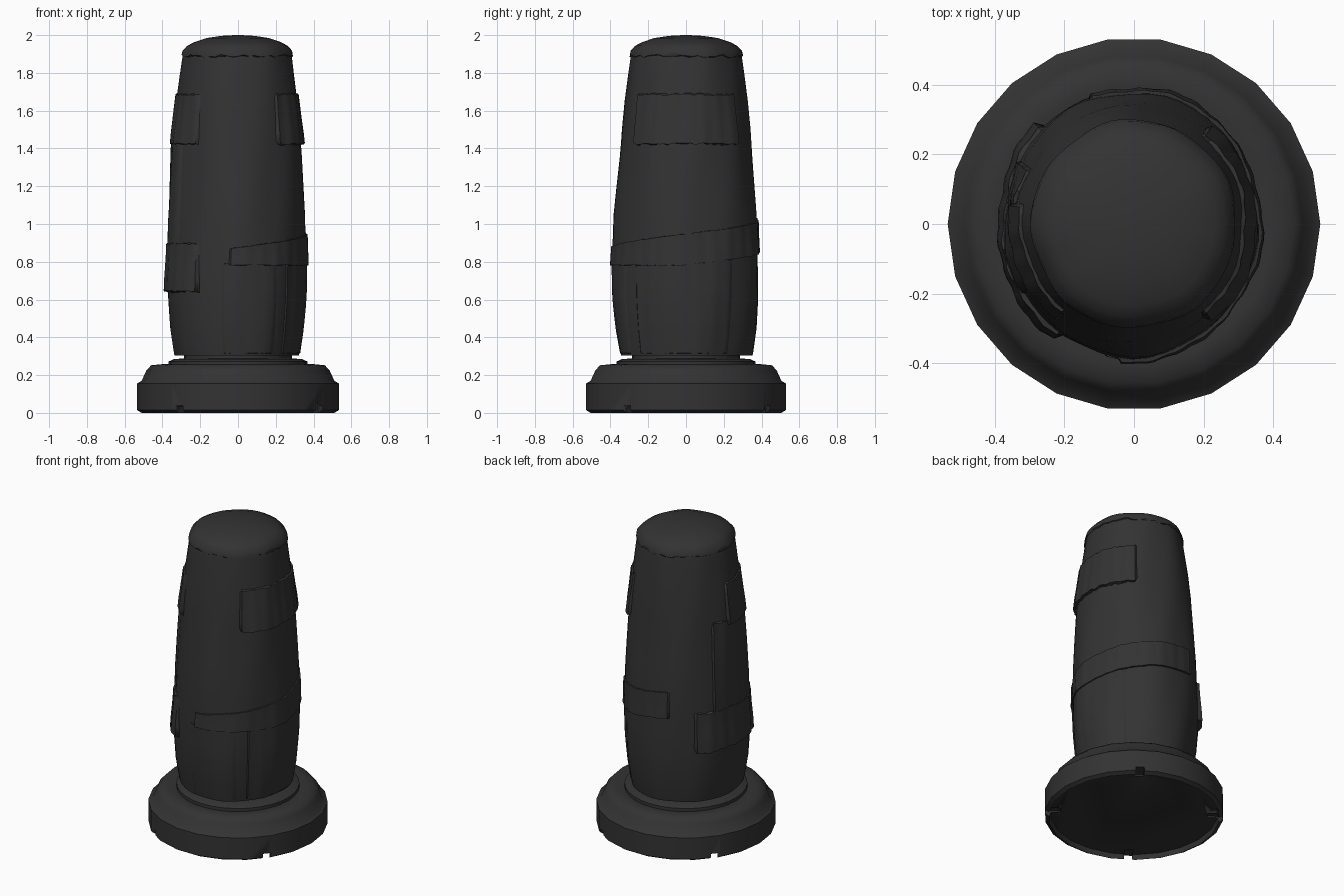
import bpy, bmesh, math, random
from math import sin, cos, radians, pi

if "Cube" in bpy.data.objects:
    bpy.data.objects.remove(bpy.data.objects["Cube"])
random.seed(4)

dark = bpy.data.materials.new("charcoal")
dark.diffuse_color = (0.033, 0.033, 0.033, 1)
dark.use_nodes = True
dark.node_tree.nodes["Principled BSDF"].inputs["Base Color"].default_value = dark.diffuse_color


def make(name, verts, faces, angle=35):
    me = bpy.data.meshes.new(name)
    me.from_pydata(verts, [], faces)
    bm = bmesh.new()
    bm.from_mesh(me)
    bmesh.ops.recalc_face_normals(bm, faces=bm.faces)
    bm.to_mesh(me)
    bm.free()
    me.materials.append(dark)
    ob = bpy.data.objects.new(name, me)
    bpy.context.collection.objects.link(ob)
    bpy.ops.object.select_all(action='DESELECT')
    ob.select_set(True)
    bpy.context.view_layer.objects.active = ob
    bpy.ops.object.shade_smooth_by_angle(angle=radians(angle))
    return ob


def lathe(name, profile, n, point, angle=35):
    """Closed solid of revolution; point(r, a, z) allows uneven cloth."""
    verts = [point(r, 2 * pi * i / n, z) for r, z in profile for i in range(n)]
    faces = [(k * n + i, k * n + (i + 1) % n, (k + 1) * n + (i + 1) % n, (k + 1) * n + i)
             for k in range(len(profile) - 1) for i in range(n)]
    faces.append(tuple(range(n)))
    faces.append(tuple(range((len(profile) - 1) * n, len(profile) * n)))
    return make(name, verts, faces, angle)


# Base: round padded foot, with a thin collar and neck
base_profile = [(0.50, 0.03), (0.51, 0.0), (0.535, 0.015), (0.535, 0.155), (0.51, 0.17),
                (0.485, 0.225), (0.46, 0.252), (0.40, 0.258), (0.36, 0.25)]
foot = lathe("base_foot", base_profile, 22,
             lambda r, a, z: (r * cos(a), r * sin(a), z), 50)
lathe("base_collar", [(0.34, 0.22), (0.367, 0.24), (0.367, 0.272), (0.34, 0.285), (0.29, 0.288)],
      32, lambda r, a, z: (r * cos(a), r * sin(a), z))
lathe("neck", [(0.285, 0.27), (0.285, 0.33)], 32,
      lambda r, a, z: (r * cos(a), r * sin(a), z))

# Small notches under the rim of the foot
cv, cf = [], []
for deg in (-36, 54, 144, 234):
    a, o = radians(deg), len(cv)
    for z in (-0.05, 0.04):
        for rr, w in ((0.44, 0.025), (0.60, 0.025), (0.60, -0.025), (0.44, -0.025)):
            cv.append((rr * cos(a) - w * sin(a), rr * sin(a) + w * cos(a), z))
    cf += [tuple(o + i for i in f) for f in ((0, 1, 2, 3), (4, 5, 6, 7), (0, 1, 5, 4),
                                            (1, 2, 6, 5), (2, 3, 7, 6), (3, 0, 4, 7))]
cutter = make("notch_cutter", cv, cf)
cutter.hide_render = True
cutter.hide_viewport = True
mod = foot.modifiers.new("notches", 'BOOLEAN')
mod.operation = 'DIFFERENCE'
mod.object = cutter

# Cloth wrapped column: tapering profile with soft vertical folds
outline = [(0.305, 0.348), (0.33, 0.353), (0.45, 0.372), (0.60, 0.384), (0.75, 0.386),
           (0.90, 0.382), (1.05, 0.378), (1.20, 0.365), (1.35, 0.351), (1.50, 0.340),
           (1.65, 0.325), (1.78, 0.308), (1.87, 0.296), (1.915, 0.288)]


def radius(z):
    for (z0, r0), (z1, r1) in zip(outline, outline[1:]):
        if z <= z1:
            return r0 + (r1 - r0) * (z - z0) / (z1 - z0)
    return outline[-1][1]


def surface(a, z, off=0.0, r=None):
    r = radius(z) if r is None else r
    amount = r / 0.38
    fold = 0.004 * sin(5 * a + 3 * z) + 0.003 * sin(9 * a - 5 * z + 1)
    rr = r + fold * amount + off
    squash = 0.945 if z < 1.1 else 0.945 + 0.04 * min(1, (z - 1.1) / 0.3)
    return (rr * squash * cos(a) - 0.008 * (2 - z) / 1.5, rr * sin(a), z)


steps = [(0.30, 0.303)] + [(r, z) for z, r in outline] + \
    [(0.272, 1.942), (0.235, 1.962), (0.17, 1.984), (0.09, 1.996), (0.02, 2.0)]
lathe("cloth_column", steps, 48, lambda r, a, z: surface(a, z, 0, r), 40)


def wrap(name, a0, a1, low, high, off, rag=0.0, hem=0.0):
    """Cloth piece on the column; low/high give height by fraction along it."""
    na, nz = max(8, int((a1 - a0) / 3.5)), 8
    verts = []
    for j in range(nz + 1):
        v = j / nz
        for i in range(na + 1):
            u = i / na
            z = low(u) + (high(u) - low(u)) * v
            edge = i in (0, na) or j in (0, nz)
            o = off * (1 + 0.25 * sin(i * 1.7)) + hem * (1 - v) ** 2
            a = radians(a0 + (a1 - a0) * u)
            if edge:
                o = -0.012
                z += random.uniform(-rag, rag)
                a += random.uniform(-rag, rag)
            elif j == 1:
                z = low(u) + random.uniform(0, rag)
            elif j == nz - 1:
                z = high(u) - random.uniform(0, rag)
            verts.append(surface(a, z, o))
    w = na + 1
    faces = [(j * w + i, j * w + i + 1, (j + 1) * w + i + 1, (j + 1) * w + i)
             for j in range(nz) for i in range(na)]
    return make(name, verts, faces, 45)


def level(z):
    return lambda u: z


# Stitched patches on both sides
wrap("upper_right_patch", -54, 54, level(1.42), level(1.69), 0.010, 0.010, 0.010)
wrap("upper_left_patch", 168, 234, level(1.42), level(1.69), 0.009, 0.010, 0.008)
wrap("lower_left_patch", 132, 238, level(0.64), level(0.90), 0.012, 0.010, 0.016)
wrap("left_seam_flap", 150, 214, level(0.88), level(1.46), 0.008, 0.010)

# Slanted sash around the right side, and the flat panel hanging below it
wrap("sash", -98, 112, lambda u: 0.78 + 0.16 * max(0, u - 0.45),
     lambda u: 0.87 + 0.17 * u, 0.009, 0.003, 0.004)
wrap("skirt_panel", -46, 42, level(0.315), level(0.81), 0.005, 0.002)
wrap("front_panel", -105, -52, level(0.315), level(0.79), 0.003, 0.002)

# Ragged hem where the top cover overlaps the column
n = 60
hem = []
for r, z in ((0.284, 1.885), (0.298, 1.890), (0.293, 1.918), (0.268, 1.944)):
    for i in range(n):
        dz = random.uniform(-0.012, 0.008) if z < 1.9 else 0
        hem.append(surface(2 * pi * i / n, z + dz, 0.001, r))
make("top_hem", hem, [(k * n + i, k * n + (i + 1) % n, (k + 1) * n + (i + 1) % n, (k + 1) * n + i)
                      for k in range(3) for i in range(n)], 50)
